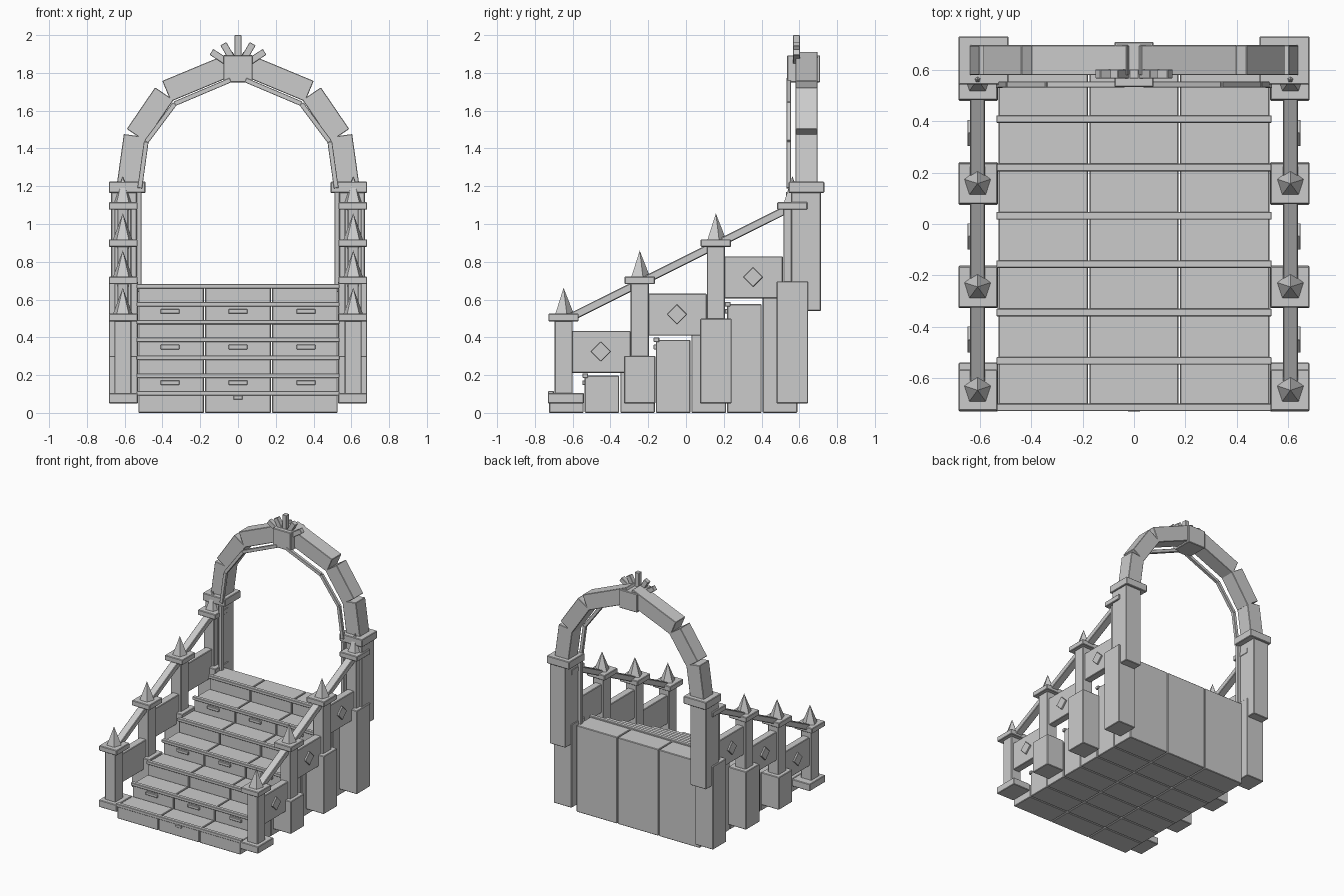
import bpy, math
from mathutils import Vector

if "Cube" in bpy.data.objects:
    bpy.data.objects.remove(bpy.data.objects["Cube"])


def box(name, x, y, z, bevel=0.004):
    """Box from (min, max) ranges."""
    c = [(r[0] + r[1]) / 2 for r in (x, y, z)]
    bpy.ops.mesh.primitive_cube_add(size=1, location=c)
    o = bpy.context.object
    o.name = name
    o.scale = [r[1] - r[0] for r in (x, y, z)]
    bpy.ops.object.transform_apply(location=False, rotation=False, scale=True)
    if bevel:
        m = o.modifiers.new("bevel", 'BEVEL')
        m.width = bevel
        m.segments = 1
    return o


def side_box(name, s, x, y, z, bevel=0.004):
    """Box given for +x, placed on side s."""
    return box(name, sorted((s * x[0], s * x[1])), y, z, bevel)


def bar_xz(name, a, b, width, y, bevel=0.003):
    """Bar between two (x, z) points in the arch plane."""
    dx, dz = b[0] - a[0], b[1] - a[1]
    length = math.hypot(dx, dz)
    o = box(name, (-width / 2, width / 2), (-(y[1] - y[0]) / 2, (y[1] - y[0]) / 2),
            (-length / 2, length / 2), bevel)
    o.location = ((a[0] + b[0]) / 2, (y[0] + y[1]) / 2, (a[1] + b[1]) / 2)
    o.rotation_euler = (0, math.atan2(dx, dz), 0)
    return o


# Stairs: seven steps of three blocks, each with a nosing strip
for i in range(7):
    y0 = -0.725 + 0.1885 * i
    top = 0.103 + 0.0945 * i
    for k in (-1, 0, 1):
        box("step_block", (k * 0.354 - 0.174, k * 0.354 + 0.174), (y0, y0 + 0.183), (0, top))
    yn = max(y0 - 0.012, -0.73)
    box("step_nosing", (-0.537, 0.537), (yn, yn + 0.03), (top - 0.012, top + 0.012), 0.003)
    # Riser clasps on alternate steps
    if i % 2:
        for k in (-0.36, 0, 0.36):
            box("riser_clasp", (k - 0.05, k + 0.05), (y0 - 0.012, y0 + 0.01),
                (top - 0.05, top - 0.025), 0.003)
box("front_clasp", (-0.025, 0.025), (-0.731, -0.715), (0.07, 0.092), 0.003)

POST_Y = [-0.648, -0.245, 0.158, 0.563]
for s in (-1, 1):
    # Balustrade posts on piers
    for i, y in enumerate(POST_Y):
        r = 0.197 * i
        back = y + (0.108 if i == 0 else 0.083)
        side_box("pier_base", s, (0.53, 0.684), (y - 0.083, back), (0.05, 0.105 + r))
        side_box("post", s, (0.565, 0.655), (y - 0.048, y + 0.048), (0.10 + r, 0.49 + r))
        side_box("post_cap", s, (0.532, 0.684), (y - 0.08, y + 0.08), (0.485 + r, 0.525 + r))
        bpy.ops.mesh.primitive_cone_add(vertices=5, radius1=0.055, depth=0.14,
                                        location=(s * 0.61, y, 0.592 + r))
        bpy.context.object.name = "post_spike"
    # Panels between posts with raised diamonds
    for i in range(3):
        y, r = POST_Y[i] + 0.2, 0.197 * i
        side_box("side_panel", s, (0.58, 0.638), (y - 0.16, y + 0.155), (0.212 + r, 0.434 + r))
        d = box("panel_diamond", (-0.01, 0.01), (-0.037, 0.037), (-0.037, 0.037), 0.002)
        d.location = (s * 0.64, y - 0.003, 0.325 + r)
        d.rotation_euler = (math.pi / 4, 0, 0)
    # Sloped handrail
    a, b = Vector((0, -0.648, 0.487)), Vector((0, 0.563, 1.092))
    n = (b - a).length
    rail = box("handrail", (-0.029, 0.029), (-n / 2, n / 2), (-0.021, 0.021))
    rail.location = (a + b) / 2 + Vector((s * 0.61, 0, 0))
    rail.rotation_euler = (math.atan2(b.z - a.z, b.y - a.y), 0, 0)

    # Arch pillar and capital
    side_box("arch_pillar", s, (0.535, 0.672), (0.557, 0.714), (0.54, 1.17))
    side_box("arch_capital", s, (0.49, 0.684), (0.543, 0.732), (1.165, 1.224))
    side_box("pillar_trim", s, (0.512, 0.538), (0.53, 0.56), (0.64, 1.17), 0.002)
    # Arch stones
    stones = [((0.585, 1.19), (0.546, 1.468)), ((0.54, 1.47), (0.39, 1.69)),
              ((0.378, 1.703), (0.005, 1.858))]
    for a, b in stones:
        bar_xz("arch_stone", (s * a[0], a[1]), (s * b[0], b[1]), 0.118, (0.58, 0.697))
    # Thin inner arch trim
    path = [(0.52, 1.19), (0.486, 1.435), (0.335, 1.637), (0.04, 1.762)]
    for a, b in zip(path, path[1:]):
        bar_xz("arch_trim", (s * a[0], a[1]), (s * b[0], b[1]), 0.025, (0.532, 0.556), 0.002)

# Keystone with a fan of rays
box("keystone", (-0.077, 0.077), (0.535, 0.71), (1.75, 1.893))
for ang, tip in ((-57, 0.168), (-30, 0.155), (0, 0.18), (30, 0.155), (57, 0.168)):
    t = math.radians(ang)
    sx, cz = math.sin(t), math.cos(t)
    bar_xz("crown_ray", (sx * 0.06, 1.82 + cz * 0.06), (sx * tip, 1.82 + cz * tip),
           0.036, (0.567, 0.603), 0.002)
